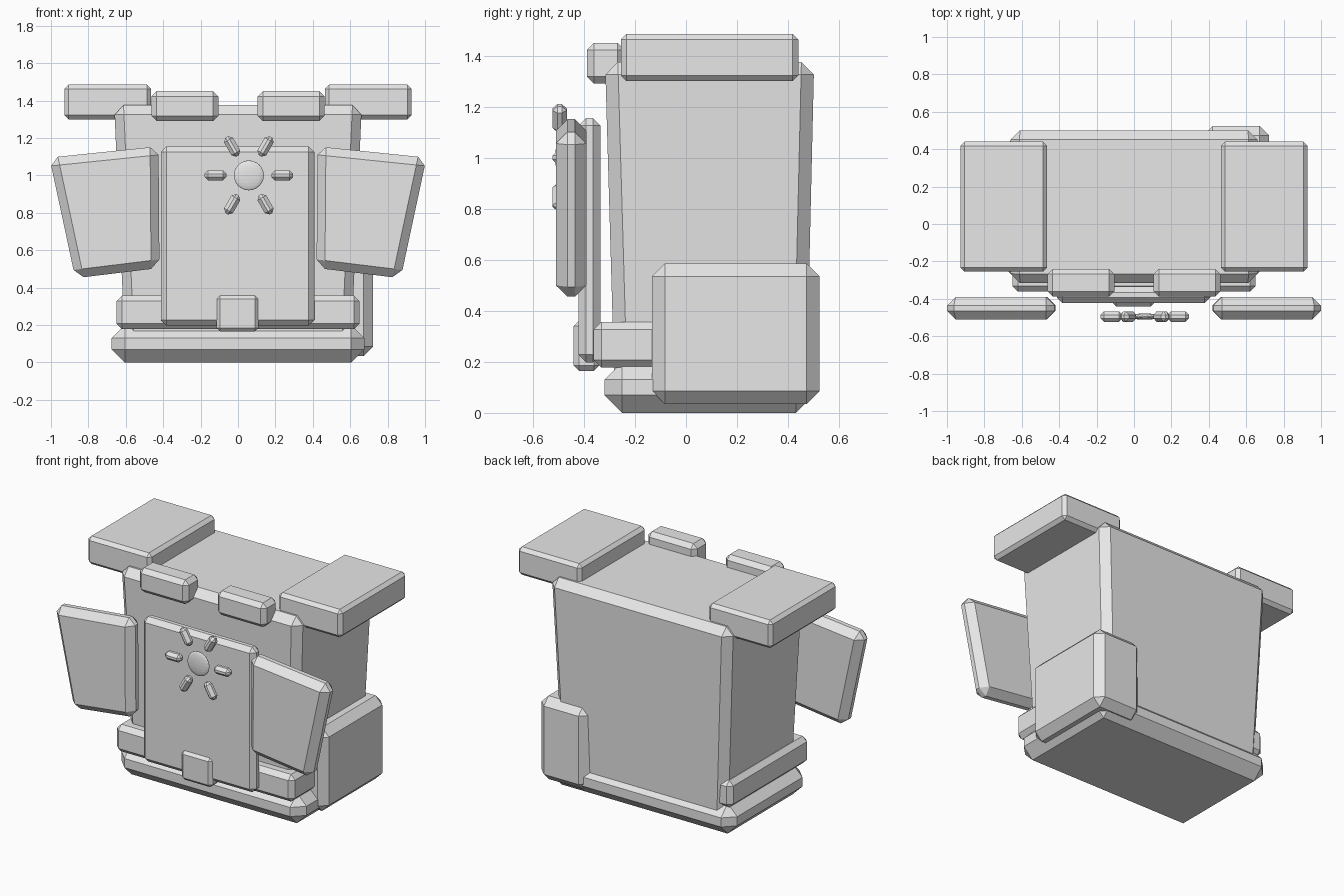
import bpy, bmesh, math
from mathutils import Matrix, Vector

cube = bpy.data.objects.get("Cube")
if cube:
    bpy.data.objects.remove(cube, do_unlink=True)

grey = bpy.data.materials.new("light_grey")
grey.use_nodes = True
colour = (0.8, 0.8, 0.8, 1)
grey.diffuse_color = colour
grey.node_tree.nodes["Principled BSDF"].inputs["Base Color"].default_value = colour


def finish(name, bm):
    bmesh.ops.recalc_face_normals(bm, faces=bm.faces[:])
    mesh = bpy.data.meshes.new(name)
    bm.to_mesh(mesh)
    bm.free()
    mesh.materials.append(grey)
    obj = bpy.data.objects.new(name, mesh)
    bpy.context.scene.collection.objects.link(obj)
    return obj


def chamfer(bm, width):
    bmesh.ops.bevel(bm, geom=bm.edges[:], offset=width, offset_type='OFFSET',
                    segments=1, profile=0.5, affect='EDGES', clamp_overlap=True)


def box(name, x, y, z, width, taper=None):
    """Chamfered box from ranges; taper gives the bottom x and y ranges."""
    bm = bmesh.new()
    bmesh.ops.create_cube(bm, size=1)
    for v in bm.verts:
        low = v.co.z < 0
        rx, ry = taper if taper and low else (x, y)
        v.co = Vector((rx[v.co.x > 0], ry[v.co.y > 0], z[not low]))
    chamfer(bm, width)
    return finish(name, bm)


def plate(name, outline, y, width):
    """Chamfered slab extruded from an outline in the front plane."""
    bm = bmesh.new()
    face = bm.faces.new([bm.verts.new((px, y[0], pz)) for px, pz in outline])
    out = bmesh.ops.extrude_face_region(bm, geom=[face])
    for v in out["geom"]:
        if isinstance(v, bmesh.types.BMVert):
            v.co.y = y[1]
    bmesh.ops.recalc_face_normals(bm, faces=bm.faces[:])
    chamfer(bm, width)
    return finish(name, bm)


# Torso, base and belt
box("torso", (-0.662, 0.662), (-0.317, 0.502), (0.1, 1.375), 0.05,
    taper=((-0.605, 0.605), (-0.28, 0.472)))
box("base", (-0.675, 0.675), (-0.32, 0.5), (0, 0.2), 0.07)
box("belt", (-0.65, 0.65), (-0.362, 0.465), (0.178, 0.357), 0.03)
box("belt_buckle", (-0.115, 0.11), (-0.44, -0.34), (0.165, 0.36), 0.02)

# Chest plate and hip pouch
box("chest_plate", (-0.413, 0.408), (-0.422, -0.335), (0.198, 1.155), 0.03)
box("hip_pouch", (0.37, 0.722), (-0.133, 0.523), (0.035, 0.585), 0.05)

# Parts on both sides
for side, s in (("left", 1), ("right", -1)):
    box(side + "_shoulder_pad", sorted((s * 0.465, s * 0.928)), (-0.255, 0.44),
        (1.3, 1.485), 0.022)
    box(side + "_strap_clip", sorted((s * 0.105, s * 0.463)), (-0.388, -0.24),
        (1.29, 1.45), 0.028)
    outline = [(1.008, 1.095), (0.425, 1.155), (0.42, 0.505), (0.87, 0.45)]
    plate(side + "_arm_plate", [(s * px, pz) for px, pz in outline],
          (-0.51, -0.39), 0.045)

# Sun emblem: flattened ball with six rays
centre = Vector((0.058, -0.495, 1.0))
bm = bmesh.new()
bmesh.ops.create_uvsphere(bm, u_segments=24, v_segments=12, radius=0.08)
bmesh.ops.scale(bm, vec=(1, 0.21, 1), verts=bm.verts[:])
finish("sun_disc", bm).location = centre
for i in range(6):
    ray = box(f"sun_ray_{i + 1}", (0.12, 0.237), (-0.028, 0.028), (-0.027, 0.027), 0.019)
    ray.data.transform(Matrix.Rotation(math.radians(60 * i), 4, 'Y'))
    ray.location = centre
